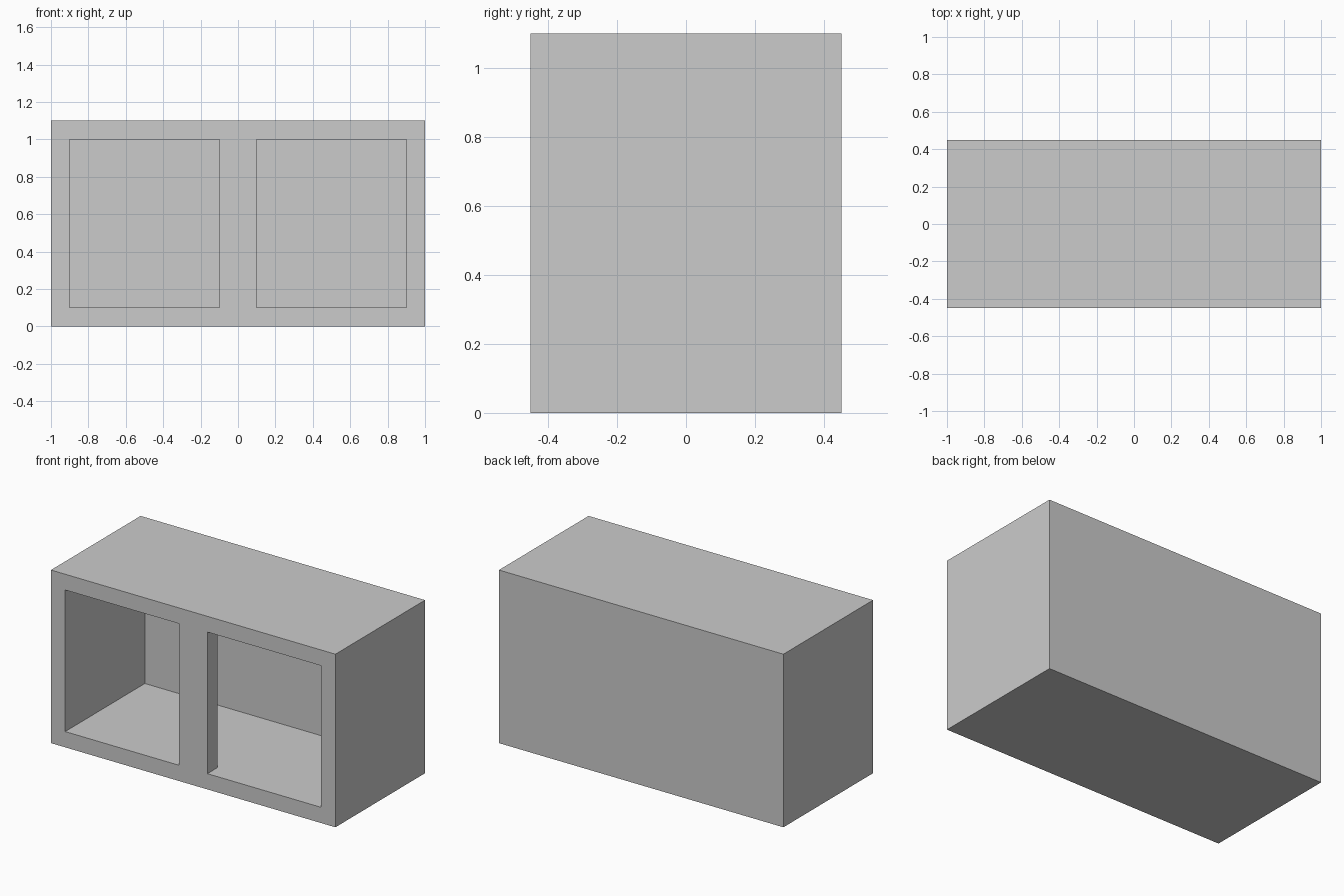
import bpy
import bmesh

if "Cube" in bpy.data.objects:
    bpy.data.objects.remove(bpy.data.objects["Cube"])


def prism(name, outline, z0, z1):
    """Extrude a plan outline (x, y) from z0 up to z1."""
    bm = bmesh.new()
    face = bm.faces.new([bm.verts.new((x, y, z0)) for x, y in outline])
    top = bmesh.ops.extrude_face_region(bm, geom=[face])["geom"]
    bmesh.ops.translate(bm, vec=(0, 0, z1 - z0),
                        verts=[v for v in top if isinstance(v, bmesh.types.BMVert)])
    bmesh.ops.recalc_face_normals(bm, faces=bm.faces)
    mesh = bpy.data.meshes.new(name)
    bm.to_mesh(mesh)
    bm.free()
    obj = bpy.data.objects.new(name, mesh)
    bpy.context.collection.objects.link(obj)
    return obj


W, D, H, T = 1.0, 0.45, 1.1, 0.1   # half width, half depth, height, wall thickness

# Solid outer block
cabinet = prism("cabinet_shell", [(-W, -D), (W, -D), (W, D), (-W, D)], 0, H)

# One shared cavity with two front openings, leaving a shallow centre post
half = [(T, -D + T), (T, -D - 0.2), (W - T, -D - 0.2), (W - T, D - T)]
plan = half + [(-x, y) for x, y in reversed(half)]
cutter = prism("cavity_cutter", plan, T, H - T)
cutter.hide_render = True
cutter.hide_viewport = False
cutter.display_type = 'WIRE'

cut = cabinet.modifiers.new("cavity", 'BOOLEAN')
cut.operation = 'DIFFERENCE'
cut.solver = 'EXACT'
cut.object = cutter
